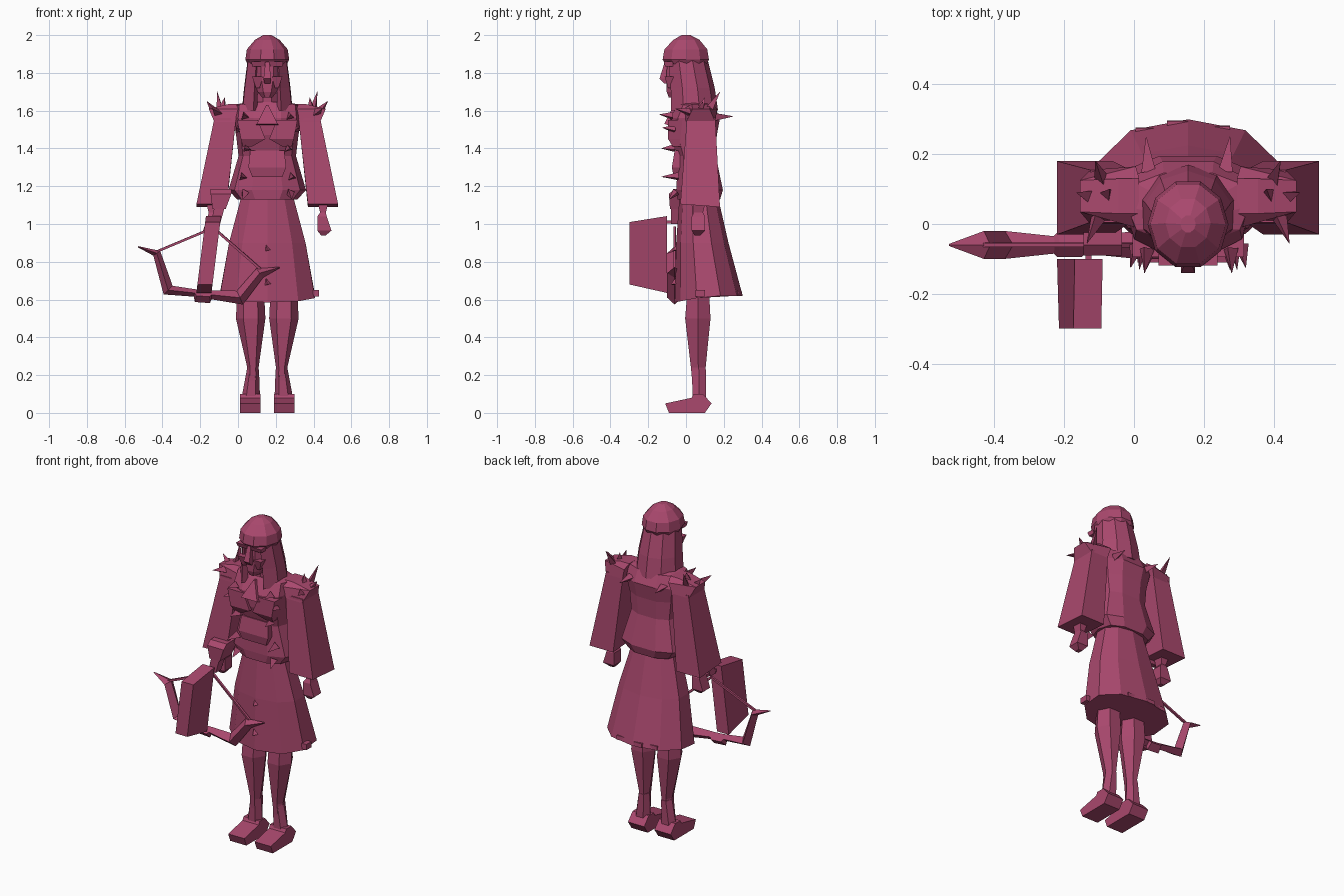
import bpy, bmesh, math
from mathutils import Vector

C = 0.155  # centre line of the figure in x
mat = bpy.data.materials.new("dusty rose")
mat.diffuse_color = (0.40, 0.065, 0.155, 1)


def finish(name, bm):
    bmesh.ops.recalc_face_normals(bm, faces=bm.faces)
    me = bpy.data.meshes.new(name)
    bm.to_mesh(me)
    bm.free()
    me.materials.append(mat)
    ob = bpy.data.objects.new(name, me)
    bpy.context.collection.objects.link(ob)
    return ob


def loft(name, rings):
    """Bridge equal-length closed rings of points and cap both ends."""
    bm = bmesh.new()
    vs = [[bm.verts.new(p) for p in r] for r in rings]
    n = len(vs[0])
    for a, b in zip(vs, vs[1:]):
        for i in range(n):
            j = (i + 1) % n
            bm.faces.new((a[i], a[j], b[j], b[i]))
    bm.faces.new(vs[0])
    bm.faces.new(vs[-1])
    return finish(name, bm)


def oval(z, rx, y0, y1, n=10, x=C, power=1.0, dip=0.0, off=0.5):
    """Level ring; power below 1 makes it boxier, dip lowers the front."""
    pts = []
    for i in range(n):
        a = 2 * math.pi * (i + off) / n + math.pi / 2
        c, s = [math.copysign(abs(v) ** power, v) for v in (math.cos(a), math.sin(a))]
        pts.append((x + rx * c, (y0 + y1) / 2 + (y1 - y0) / 2 * s, z + dip * min(s, 0)))
    return pts


def rect(z, x0, x1, y0, y1, s=1, lift=0.0):
    """Level rectangle; lift raises its front edge."""
    return [(C + s * x, y, z + h) for x, y, h in
            ((x0, y0, lift), (x1, y0, lift), (x1, y1, 0), (x0, y1, 0))]


def rod(name, a, b, r0, r1, n=4):
    a, b = Vector(a), Vector(b)
    d = (b - a).normalized()
    u = d.orthogonal().normalized()
    w = d.cross(u)
    ang = [2 * math.pi * i / n for i in range(n)]
    return loft(name, [[p + (u * math.cos(t) + w * math.sin(t)) * r for t in ang]
                       for p, r in ((a, r0), (b, r1))])


# head, face and neck
loft("face", [oval(1.67, .03, -.095, 0, 8), oval(1.70, .055, -.108, .04, 8),
              oval(1.78, .085, -.11, .08, 8), oval(1.88, .09, -.108, .09, 8)])
loft("nose", [rect(1.745, -.016, .016, -.115, -.09), rect(1.77, -.02, .02, -.14, -.09),
              rect(1.86, -.01, .01, -.112, -.09)])
loft("neck", [oval(1.58, .07, -.04, .09, 8), oval(1.72, .05, -.04, .06, 8)])
for s in (-1, 1):
    loft("brow", [rect(1.835, .015, .08, -.110, -.07, s), rect(1.86, .01, .085, -.119, -.07, s)])
    loft("cheek", [rect(1.72, .04, .06, -.095, -.05, s), rect(1.78, .025, .08, -.113, -.05, s)])

# rounded cap
loft("cap", [oval(1.84, .10, -.10, .11, 10), oval(1.87, .116, -.13, .128, 10),
             oval(1.925, .108, -.12, .118, 10), oval(1.975, .065, -.07, .075, 10),
             oval(2.0, .022, -.025, .025, 10)])


# hair curtain, open at the face
def curtain(z, rx, y0, y1, t):
    angs = [math.radians(-58 + 296 * i / 8) for i in range(9)]
    cy, ry = (y0 + y1) / 2, (y1 - y0) / 2
    out = [(C + rx * math.cos(a), cy + ry * math.sin(a), z) for a in angs]
    inn = [(C + (rx - t) * math.cos(a), cy + (ry - t) * math.sin(a), z) for a in angs]
    return out + inn[::-1]


loft("hair", [curtain(1.60, .14, -.10, .17, .04), curtain(1.72, .128, -.10, .152, .03),
              curtain(1.87, .108, -.11, .115, .02)])

# torso and skirt
P = .78
loft("tunic", [oval(1.13, .16, -.05, .185, 10, power=P), oval(1.18, .205, -.055, .20, 10, power=P),
               oval(1.36, .152, -.05, .162, 10, power=P), oval(1.47, .165, -.085, .168, 10, power=P),
               oval(1.56, .182, -.09, .185, 10, power=P), oval(1.63, .175, -.05, .15, 10, power=P),
               oval(1.645, .11, -.04, .11, 10, power=P)])
loft("skirt", [oval(.62, .265, -.06, .30, 10, power=.9, dip=.035, off=0),
               oval(.90, .212, -.052, .225, 10, power=.9, off=0),
               oval(1.14, .145, -.035, .17, 10, power=.9, off=0)])
loft("chest_plate", [rect(1.525, -.06, .06, -.10, -.05), rect(1.53, -.055, .055, -.115, -.05),
                     rect(1.63, -.005, .005, -.065, -.04)])
loft("belly_plate", [rect(1.25, -.08, .08, -.065, 0), rect(1.30, -.10, .10, -.075, 0),
                     rect(1.39, -.09, .09, -.06, 0)])

for s in (-1, 1):
    # chest folds
    loft("chest_fold", [rect(1.41, .08, .13, -.07, 0, s), rect(1.45, .01, .14, -.095, 0, s),
                        rect(1.55, .05, .16, -.095, 0, s)])
    # sleeves, shoulder pads and hands
    loft("sleeve", [rect(1.09, .215, .375, -.03, .18, s, .015),
                    rect(1.56, .165, .28, .005, .155, s)])
    loft("shoulder_pad", [rect(1.54, .17, .28, .0, .155, s),
                          [(C + s * x, y, z) for x, y, z in ((.15, -.01, 1.61), (.31, .035, 1.61),
                                                            (.31, .125, 1.61), (.15, .165, 1.61))],
                          rect(1.636, .14, .20, .03, .13, s)])
    loft("hand", [rect(.94, .285, .31, .045, .075, s), rect(.965, .265, .34, .03, .10, s),
                  rect(1.04, .265, .315, .03, .10, s), rect(1.06, .28, .31, .04, .09, s),
                  rect(1.10, .27, .32, .04, .10, s)])

    # spikes: base, tip
    for b, t in (((.245, .12, 1.60), (.265, .18, 1.70)), ((.235, .08, 1.61), (.225, .10, 1.67)),
                 ((.26, .02, 1.59), (.29, -.055, 1.61)), ((.28, .08, 1.60), (.32, .09, 1.65)),
                 ((.12, -.07, 1.57), (.125, -.14, 1.58)), ((.15, -.06, 1.50), (.165, -.125, 1.51)),
                 ((.11, -.06, 1.40), (.12, -.13, 1.40)), ((.13, -.04, 1.25), (.14, -.13, 1.25)),
                 ((.11, .15, 1.57), (.12, .25, 1.57)), ((.12, -.05, 1.17), (.13, -.09, 1.13))):
        rod("spike", (C + s * b[0], b[1], b[2]), (C + s * t[0], t[1], t[2]), .025, .001, 3)

    # legs and feet
    x = C + s * .088
    loft("leg", [oval(.10, .028, .035, .10, 6, x - s * .005), oval(.24, .03, .02, .11, 6, x - s * .012),
                 oval(.50, .078, -.015, .14, 6, x), oval(.66, .07, .0, .13, 6, x)])
    loft("ankle", [oval(.07, .05, .03, .11, 6, x), oval(.23, .032, .025, .112, 6, x - s * .012)])
    prof = ((-.11, .05), (-.09, .0), (.10, .0), (.135, .05), (.09, .10), (.04, .10), (.03, .08))
    loft("foot", [[(C + s * o, y, z) for y, z in prof] for o in (.035, .145)])

# small studs on the skirt and hem tabs
for z, y in ((.87, -.052), (.69, -.06)):
    rod("skirt_stud", (C, y + .01, z), (C, y - .02, z - .01), .025, .001, 3)
for x, y in ((-.12, .265), (-.03, .285), (.09, .27)):
    loft("hem_tab", [rect(.62, x - .03, x + .03, y - .02, y + .012), rect(.645, x - .03, x + .03, y - .02, y + .01)])
loft("hem_flap", [rect(.615, .24, .275, .05, .10), rect(.65, .235, .275, .05, .10)])

# bow: x, z, half thickness, half depth along its path
path = [(-.53, .88, .003, .003), (-.43, .845, .022, .04), (-.37, .65, .033, .04),
        (-.23, .635, .02, .025), (-.22, .62, .034, .035), (-.15, .615, .034, .035),
        (-.14, .625, .024, .025), (.01, .61, .04, .04), (.115, .74, .03, .04), (.22, .77, .003, .003)]
rings = []
for i, (x, z, t, d) in enumerate(path):
    a, b = path[max(i - 1, 0)], path[min(i + 1, len(path) - 1)]
    n = Vector((-(b[1] - a[1]), 0, b[0] - a[0])).normalized()
    p = Vector((x, -.06, z))
    rings.append([p + n * t * u + Vector((0, d * v, 0)) for u, v in ((1, 0), (0, 1), (-1, 0), (0, -1))])
loft("bow", rings)
rod("bow_string_left", (-.44, -.06, .85), (-.13, -.06, .98), .009, .009)
rod("bow_string_right", (-.13, -.06, .98), (.12, -.06, .76), .009, .009)


# box case held in front, with its cuff and handle
def slant(y, z0, z1, w):
    lo, hi = [-.18 + .05 * (z - .64) / .4 for z in (z0, z1)]
    return [(lo - w, y, z0), (lo + w, y, z0), (hi + w, y, z1), (hi - w, y, z1)]


loft("case", [slant(-.10, .635, 1.042, .04), slant(-.30, .68, 1.01, .04)])
rod("case_handle", (-.13, -.11, 1.01), (-.13, .05, 1.01), .012, .012)
loft("wrist", [rect(1.0, -.30, -.25, -.08, -.03), rect(1.09, -.28, -.225, -.08, -.02)])
loft("cuff", [rect(1.08, -.29, -.22, -.085, .03), rect(1.16, -.30, -.19, -.09, .04),
              rect(1.185, -.30, -.19, -.06, .04)])
